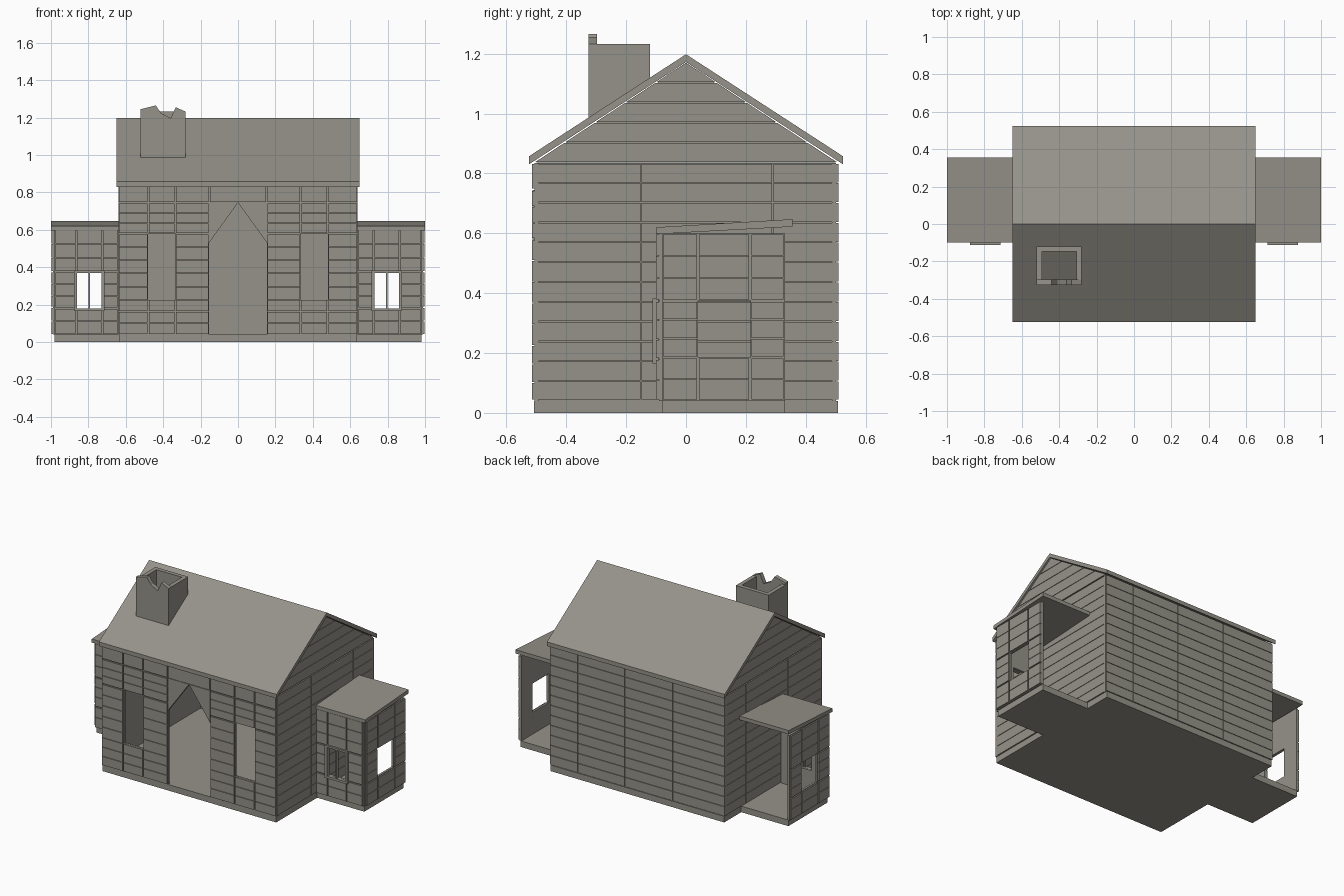
import bpy, bmesh

if "Cube" in bpy.data.objects:
    bpy.data.objects.remove(bpy.data.objects["Cube"])

mat = bpy.data.materials.new("weathered grey")
mat.diffuse_color = (0.30, 0.29, 0.25, 1)
mat.use_nodes = True
mat.node_tree.nodes["Principled BSDF"].inputs["Base Color"].default_value = mat.diffuse_color


def finish(bm, name):
    bmesh.ops.recalc_face_normals(bm, faces=bm.faces[:])
    me = bpy.data.meshes.new(name)
    bm.to_mesh(me)
    bm.free()
    me.materials.append(mat)
    ob = bpy.data.objects.new(name, me)
    bpy.context.collection.objects.link(ob)
    return ob


def prism(bm, pts, place, d0, d1):
    """Extrude a (u, z) outline between depths d0 and d1."""
    a = [bm.verts.new(place(u, d0, z)) for u, z in pts]
    b = [bm.verts.new(place(u, d1, z)) for u, z in pts]
    bm.faces.new(a)
    bm.faces.new(b[::-1])
    n = len(pts)
    for i in range(n):
        bm.faces.new((a[i], b[i], b[(i + 1) % n], a[(i + 1) % n]))
    return a + b


def rect(u0, u1, z0, z1):
    return [(u0, z0), (u1, z0), (u1, z1), (u0, z1)]


def along_x(u, d, z):
    return (u, d, z)


def along_y(u, d, z):
    return (d, u, z)


def box(bm, x0, x1, y0, y1, z0, z1):
    return prism(bm, rect(x0, x1, z0, z1), along_x, y0, y1)


def rows(cuts, step=0.066):
    """Split each interval into plank rows."""
    out = [cuts[0]]
    for a, b in zip(cuts, cuts[1:]):
        n = max(1, round((b - a) / step))
        out += [a + (b - a) * (i + 1) / n for i in range(n)]
    return out


def wall(name, place, face, us, zs, holes=(), ugap=0.008):
    """Solid backing with openings, faced by separate planks. face = outer depth."""
    s = 1 if face > 0 else -1
    planks, core, cache = bmesh.new(), bmesh.new(), {}
    zr = rows(zs)

    def vert(u, z):
        key = (round(u, 4), round(z, 4))
        if key not in cache:
            cache[key] = core.verts.new(place(u, face - s * 0.016, z))
        return cache[key]

    for u0, u1 in zip(us, us[1:]):
        for z0, z1 in zip(zr, zr[1:]):
            um, zm = (u0 + u1) / 2, (z0 + z1) / 2
            if any(h[0] < um < h[1] and h[2] < zm < h[3] for h in holes):
                continue
            core.faces.new([vert(u, z) for u, z in rect(u0, u1, z0, z1)])
            g0 = 0.004 if z0 in zs else 0.0015
            g1 = 0.004 if z1 in zs else 0.0015
            prism(planks, rect(u0 + ugap / 2, u1 - ugap / 2, z0 + g0, z1 - g1),
                  place, face, face - s * 0.010)
    finish(planks, name + "_planks")
    m = finish(core, name + "_core").modifiers.new("thickness", "SOLIDIFY")
    m.thickness, m.offset = 0.014, 0


# floor slabs
bm = bmesh.new()
box(bm, -0.635, 0.635, -0.508, 0.508, 0, 0.04)
for s in (-1, 1):
    box(bm, *sorted((s * 0.635, s * 0.98)), -0.08, 0.33, 0, 0.04)
finish(bm, "floor")

# main walls
wall("front_wall", along_x, -0.515, [-0.64, -0.48, -0.335, -0.155, 0.155, 0.335, 0.48, 0.64],
     [0.04, 0.225, 0.58, 0.745, 0.835],
     [(-0.155, 0.155, 0.04, 0.745), (-0.48, -0.335, 0.225, 0.58), (0.335, 0.48, 0.225, 0.58)])
wall("back_wall", along_x, 0.51, [-0.64, -0.26, 0.09, 0.435, 0.64], [0.04, 0.835], ugap=0.004)
for s, side in ((-1, "left"), (1, "right")):
    wall(side + "_wall", along_y, s * 0.64, [-0.505, -0.15, 0.29, 0.5], [0.04, 0.835], ugap=0.004)

# corner pieces that make the doorway pointed
bm = bmesh.new()
for s in (-1, 1):
    prism(bm, [(s * 0.155, 0.53), (s * 0.155, 0.745), (0, 0.745)], along_x, -0.512, -0.492)
finish(bm, "door_arch")

# gable triangles, backing plus plank rows
bm = bmesh.new()
zr = rows([0.837, 1.17])


def half(z):
    return 0.505 * (1.17 - z) / (1.17 - 0.837)


for s in (-1, 1):
    prism(bm, [(-0.5, 0.837), (0.5, 0.837), (0, 1.165)], along_y, s * 0.632, s * 0.618)
    for z0, z1 in zip(zr, zr[1:]):
        a, b = z0 + 0.0015, z1 - 0.0015
        prism(bm, [(-half(a), a), (half(a), a), (half(b), b), (-half(b), b)],
              along_y, s * 0.64, s * 0.63)
finish(bm, "gables")

# main roof
bm = bmesh.new()
prism(bm, [(-0.525, 0.83), (-0.525, 0.857), (0, 1.198), (0.525, 0.857), (0.525, 0.83), (0, 1.172)],
      along_y, -0.65, 0.65)
finish(bm, "roof")

# chimney with a broken front edge
bm = bmesh.new()
low = []
for x0, x1, y0, y1 in ((-0.52, -0.493, -0.297, -0.12), (-0.307, -0.28, -0.297, -0.12),
                       (-0.493, -0.307, -0.147, -0.12)):
    low += box(bm, x0, x1, y0, y1, 0.9, 1.232)
low += prism(bm, [(-0.52, 0.9), (-0.52, 1.245), (-0.44, 1.265), (-0.41, 1.222), (-0.36, 1.197),
                  (-0.333, 1.255), (-0.28, 1.232), (-0.28, 0.9)], along_x, -0.325, -0.297)
for v in low:
    if v.co.z < 1:
        v.co.z = 1.172 + 0.65 * v.co.y
finish(bm, "chimney")

# side wings, open at the back
for s, side in ((-1, "left"), (1, "right")):
    us = sorted(s * u for u in (0.64, 0.725, 0.865, 0.98))
    win = sorted((s * 0.725, s * 0.865))
    wall(side + "_wing_front", along_x, -0.10, us, [0.04, 0.18, 0.375, 0.6],
         [(win[0], win[1], 0.18, 0.375)])
    wall(side + "_wing_side", along_y, s * 0.997, [-0.08, 0.04, 0.215, 0.33],
         [0.04, 0.185, 0.375, 0.6], [(0.04, 0.215, 0.185, 0.375)])

    # lean-to roof
    bm = bmesh.new()
    prism(bm, [(-0.1, 0.597), (-0.1, 0.62), (0.355, 0.647), (0.355, 0.622)],
          along_y, s * 0.632, s * 1.0)
    finish(bm, side + "_wing_roof")

    # window frame with a centre bar
    bm = bmesh.new()
    w0, w1 = win
    mid = (w0 + w1) / 2
    for x0, x1, z0, z1 in ((w0 - 0.012, w0 + 0.004, 0.165, 0.382), (w1 - 0.004, w1 + 0.012, 0.165, 0.382),
                           (w0 + 0.004, w1 - 0.004, 0.165, 0.18), (w0 + 0.004, w1 - 0.004, 0.37, 0.382),
                           (mid - 0.005, mid + 0.005, 0.18, 0.37)):
        box(bm, x0, x1, -0.112, -0.092, z0, z1)
    finish(bm, side + "_wing_window_frame")
